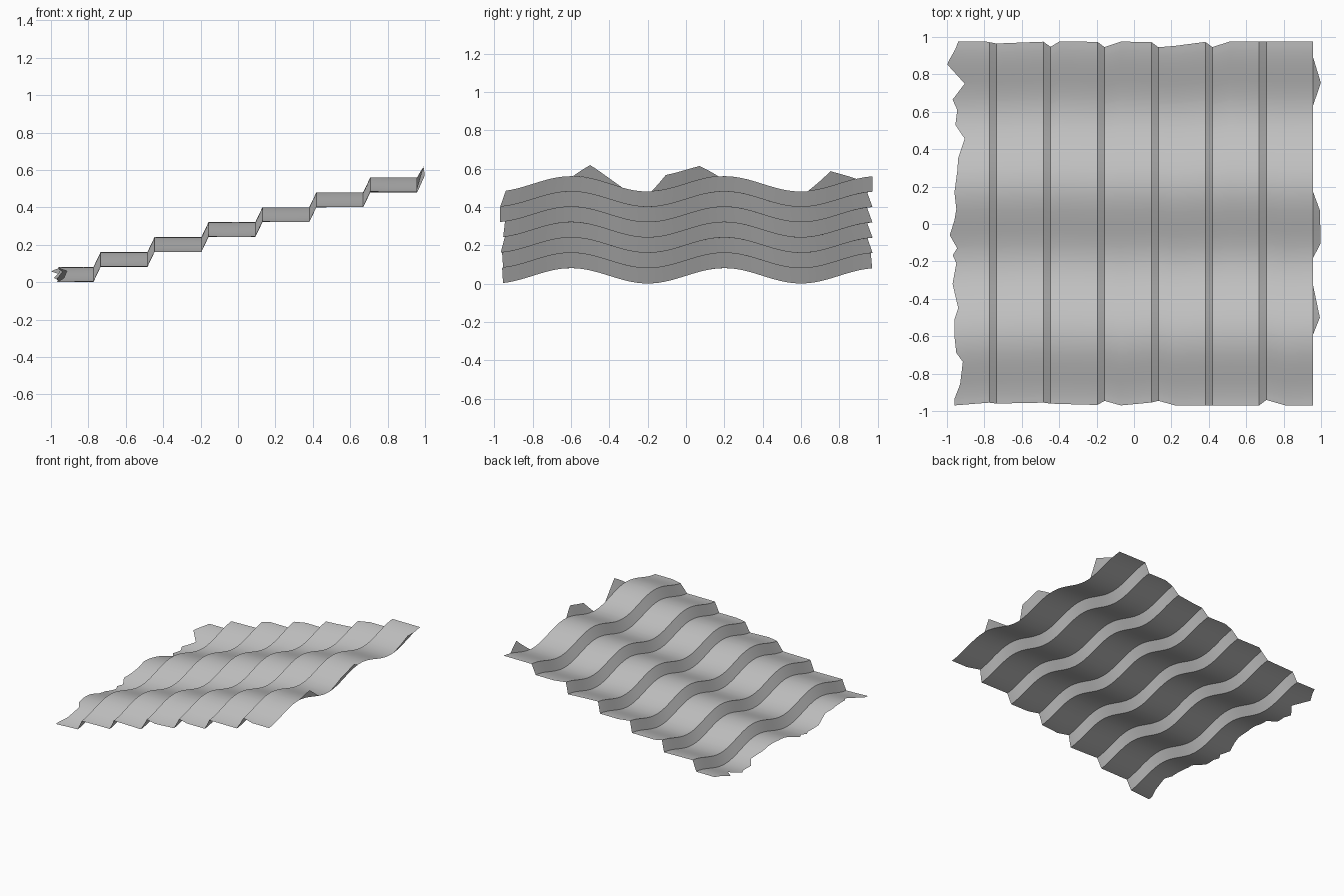
import bpy, bmesh, math

if "Cube" in bpy.data.objects:
    bpy.data.objects.remove(bpy.data.objects["Cube"])

PITCH, RISE, RUN, FIRST = 0.2885, 0.08, 0.038, -0.773   # step spacing, height, riser depth, first riser
RISERS = [FIRST + PITCH * i for i in range(7)]

# Ragged outlines: left edge (y, x), front and back edges (x, y)
LEFT = [(-.97, -.96), (-.935, -.96), (-.86, -.93), (-.74, -.915), (-.69, -.95), (-.6, -.96), (-.51, -.96),
        (-.45, -.94), (-.32, -.97), (-.21, -.95), (-.165, -.97), (-.13, -.945), (-.06, -.985), (.02, -.96),
        (.08, -.95), (.17, -.96), (.28, -.945), (.35, -.94), (.455, -.905), (.53, -.955), (.61, -.945),
        (.665, -.97), (.75, -.905), (.855, -1.0), (.935, -.955), (.975, -.94)]
FRONT = [(-.96, -.97), (-.775, -.955), (-.735, -.96), (-.485, -.955), (-.45, -.96), (-.2, -.97),
         (-.16, -.945), (-.07, -.97), (.09, -.955), (.13, -.945), (.22, -.97), (.67, -.97),
         (.705, -.94), (.81, -.97), (.96, -.97)]
BACK = [(-.94, .975), (-.79, .975), (-.735, .965), (-.485, .975), (-.45, .945), (-.4, .975), (-.197, .975),
        (-.16, .945), (-.07, .975), (.09, .975), (.13, .945), (.375, .965), (.382, .975), (.417, .945),
        (.51, .975), (.96, .975)]
# Torn pieces of the last riser: (y, fraction of riser height)
TEETH = [[(-.59, 0), (-.5, .87), (-.33, 0)],
         [(-.18, 0), (-.105, .95), (.07, .9), (.17, 0)],
         [(.635, 0), (.755, 1), (.89, 0)]]


def lerp(points, t):
    """Piecewise linear lookup, clamped at the ends."""
    if t <= points[0][0]:
        return points[0][1]
    for (a, u), (b, v) in zip(points, points[1:]):
        if t <= b:
            return u + (v - u) * (t - a) / (b - a)
    return points[-1][1]


def height(x, y):
    """Stepped in x, wavy in y."""
    steps = sum(min(max((x - r) / RUN, 0), 1) for r in RISERS)
    return 0.041 + 0.04 * math.cos(2 * math.pi * (y - 0.2) / 0.8) + RISE * steps


def merge(values, gap):
    out = []
    for v in sorted(values):
        if not out or v - out[-1] > gap:
            out.append(v)
    return out


def finish(name, bm):
    me = bpy.data.meshes.new(name)
    bm.to_mesh(me)
    bm.free()
    ob = bpy.data.objects.new(name, me)
    bpy.context.collection.objects.link(ob)
    me.materials.append(grey)
    bpy.ops.object.select_all(action='DESELECT')
    ob.select_set(True)
    bpy.context.view_layer.objects.active = ob
    bpy.ops.object.shade_smooth_by_angle(angle=math.radians(30))


grey = bpy.data.materials.new("sheet_grey")
grey.diffuse_color = (0.55, 0.55, 0.55, 1)
grey.use_nodes = True
grey.node_tree.nodes["Principled BSDF"].inputs["Base Color"].default_value = grey.diffuse_color

# Corrugated stepped sheet: columns at every riser edge and outline corner
key = [r for r in RISERS] + [r + RUN for r in RISERS[:-1]]
extra = [p[0] for p in FRONT + BACK if -.8 < p[0] < .95 and min(abs(p[0] - k) for k in key) > .012]
cols = [-2] + merge(key + extra, 0.002)
rows = merge([p[0] for p in LEFT] + [-.97 + 1.945 * i / 80 for i in range(81)], 0.004)
rows[-1] = .975
bm = bmesh.new()
grid = []
for c in cols:
    line = []
    for r in rows:
        x = max(c, lerp(LEFT, r))
        s = (r + .97) / 1.945
        y = lerp(FRONT, x) * (1 - s) + lerp(BACK, x) * s
        line.append(bm.verts.new((x, y, height(x, y))))
    grid.append(line)
for a, b in zip(grid, grid[1:]):
    for j in range(len(rows) - 1):
        bm.faces.new((a[j], b[j], b[j + 1], a[j + 1]))
finish("stepped_sheet", bm)

# Torn riser pieces along the upper edge
bm = bmesh.new()
for tooth in TEETH:
    y0, y1 = tooth[0][0], tooth[-1][0]
    ys = merge([p[0] for p in tooth] + [y0 + (y1 - y0) * i / 14 for i in range(15)], 0.003)
    pairs = []
    for y in ys:
        t = lerp(tooth, y)
        z = height(RISERS[-1], y)
        low = bm.verts.new((RISERS[-1], y, z))
        top = bm.verts.new((RISERS[-1] + .041 * t, y, z + RISE * t)) if t > .001 else low
        pairs.append((low, top))
    for (a, b), (c, d) in zip(pairs, pairs[1:]):
        loop = list(dict.fromkeys((a, b, d, c)))
        loop.reverse()
        if len(loop) > 2:
            bm.faces.new(loop)
bmesh.ops.recalc_face_normals(bm, faces=bm.faces)
for f in bm.faces:
    f.normal_update()
    if f.normal.x > 0:
        f.normal_flip()
finish("torn_upper_edge", bm)
